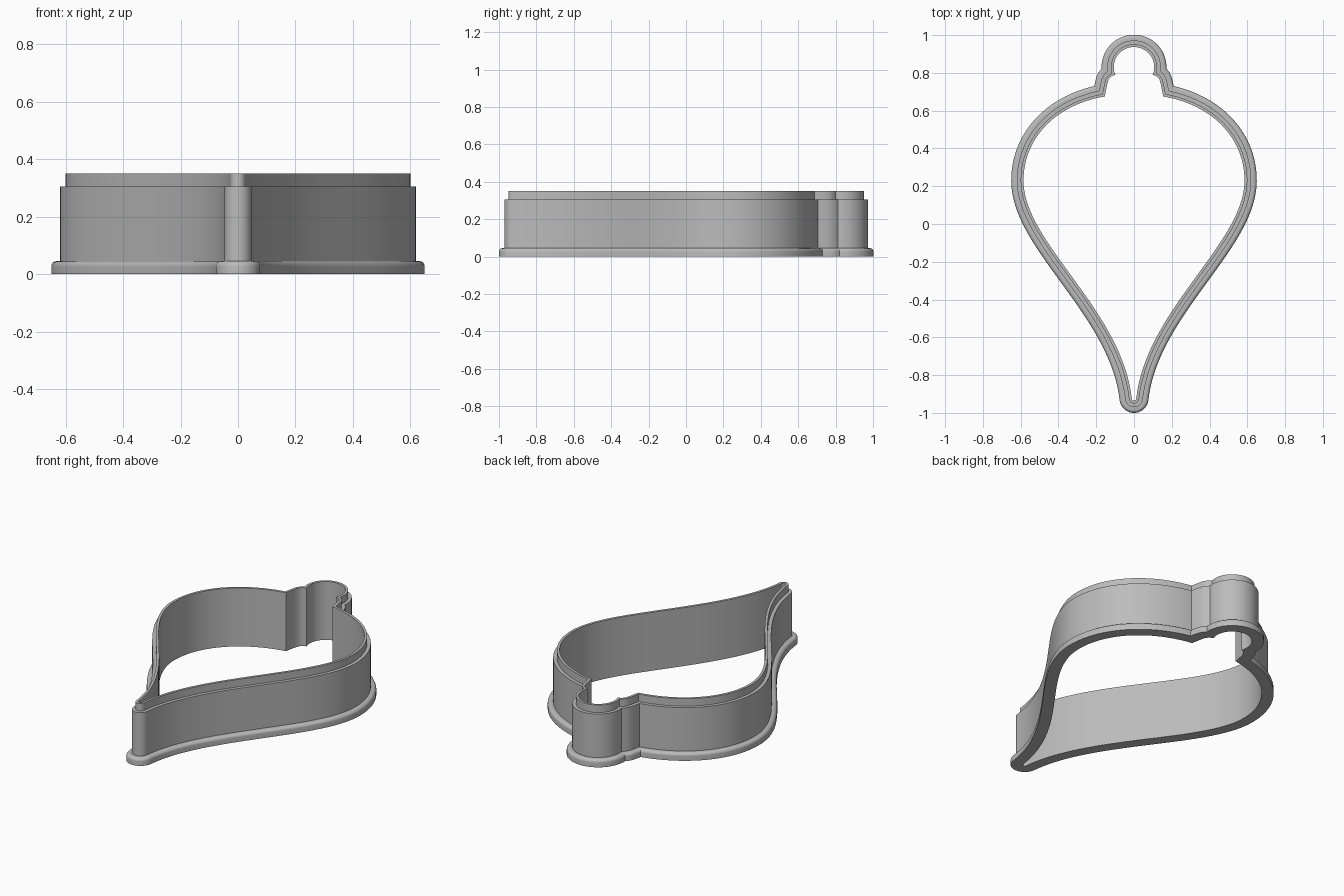
import bpy
import bmesh
from math import cos, sin, pi, radians
from mathutils import Vector
from mathutils.geometry import interpolate_bezier, intersect_line_line_2d

cube = bpy.data.objects.get("Cube")
if cube:
    bpy.data.objects.remove(cube)


def arc(cx, cy, r, a0, a1, n):
    return [Vector((cx + r * cos(a0 + (a1 - a0) * i / n),
                    cy + r * sin(a0 + (a1 - a0) * i / n))) for i in range(n + 1)]


def bezier(pts, n):
    return [v.xy for v in interpolate_bezier(*[Vector((x, y, 0)) for x, y in pts], n)]


def offset(path, d):
    """Move an open path sideways by d, with mitred corners."""
    normals = []
    for a, b in zip(path, path[1:]):
        t = (b - a).normalized()
        normals.append(Vector((t.y, -t.x)))
    out = []
    for i, p in enumerate(path):
        n0, n1 = normals[max(i - 1, 0)], normals[min(i, len(normals) - 1)]
        m = (n0 + n1).normalized()
        out.append(p + m * (d / m.dot(n0)))
    return out


def crossing(a, b):
    """Path parameters (index + fraction) at which two paths meet."""
    for i in range(len(a) - 1, 0, -1):
        for j in range(len(b) - 1):
            p = intersect_line_line_2d(a[i - 1], a[i], b[j], b[j + 1])
            if p:
                u = i - 1 + (p - a[i - 1]).length / (a[i] - a[i - 1]).length
                v = j + (p - b[j]).length / (b[j + 1] - b[j]).length
                return u, v
    return len(a) - 1, 0


def trimmed(path, u0, u1):
    """Same number of points, respaced between two parameters."""
    n = len(path) - 1
    out = []
    for k in range(n + 1):
        u = u0 + (u1 - u0) * k / n
        i = min(int(u), n - 1)
        out.append(path[i].lerp(path[i + 1], u - i))
    return out


# Right half of the inner outline: pointed bulb, neck and hanging loop
bulb = arc(0, -0.923, 0.012, -pi / 2, 0, 10)
bulb += bezier([(0.012, -0.923), (0.065, -0.45), (0.585, -0.1), (0.585, 0.23)], 44)[1:]
bulb += bezier([(0.585, 0.23), (0.585, 0.45), (0.42, 0.63), (0.155, 0.675)], 36)[1:]
neck = [Vector(p) for p in ((0.155, 0.675), (0.143, 0.735), (0.135, 0.765),
                            (0.12, 0.782), (0.099, 0.79))]
loop = arc(0, 0.83, 0.107, radians(-22), pi / 2, 24)


def outline(d):
    """Closed outline, d outside the inner one."""
    b, n, l = (offset(p, d) for p in (bulb, neck, loop))
    bu, n0 = crossing(b, n) if d else (len(b) - 1, 0)
    n1, l0 = crossing(n, l) if d else (len(n) - 1, 0)
    half = trimmed(b, 0, bu) + trimmed(n, n0, n1)[1:] + trimmed(l, l0, len(l) - 1)[1:]
    half[0].x = half[-1].x = 0
    return half + [Vector((-p.x, p.y)) for p in reversed(half[1:-1])]


# Wall section (outward distance, height): rounded flange, wall, thin cutting lip
R = 0.018
section = [(0, 0), (0.065, 0)]
section += [tuple(p) for p in arc(0.065 - R, 0.045 - R, R, 0, pi / 2, 6)]
section += [(0.035, 0.045), (0.035, 0.305), (0.015, 0.305), (0.015, 0.35), (0, 0.35)]

# Sweep the section round the outline
bm = bmesh.new()
rings = [[bm.verts.new((p.x, p.y, z)) for p in outline(d)] for d, z in section]
count = len(rings[0])
for r, ring in enumerate(rings):
    above = rings[(r + 1) % len(rings)]
    for i in range(count):
        j = (i + 1) % count
        bm.faces.new((ring[i], ring[j], above[j], above[i]))
bmesh.ops.recalc_face_normals(bm, faces=bm.faces)
mesh = bpy.data.meshes.new("cutter_wall")
bm.to_mesh(mesh)
bm.free()
cutter = bpy.data.objects.new("cutter_wall", mesh)
bpy.context.collection.objects.link(cutter)

# Plain grey plastic
grey = bpy.data.materials.new("grey_plastic")
grey.use_nodes = True
colour = (0.5, 0.5, 0.5, 1)
grey.diffuse_color = colour
grey.node_tree.nodes["Principled BSDF"].inputs["Base Color"].default_value = colour
mesh.materials.append(grey)

bpy.ops.object.select_all(action="DESELECT")
cutter.select_set(True)
bpy.context.view_layer.objects.active = cutter
bpy.ops.object.shade_smooth_by_angle(angle=radians(30))
